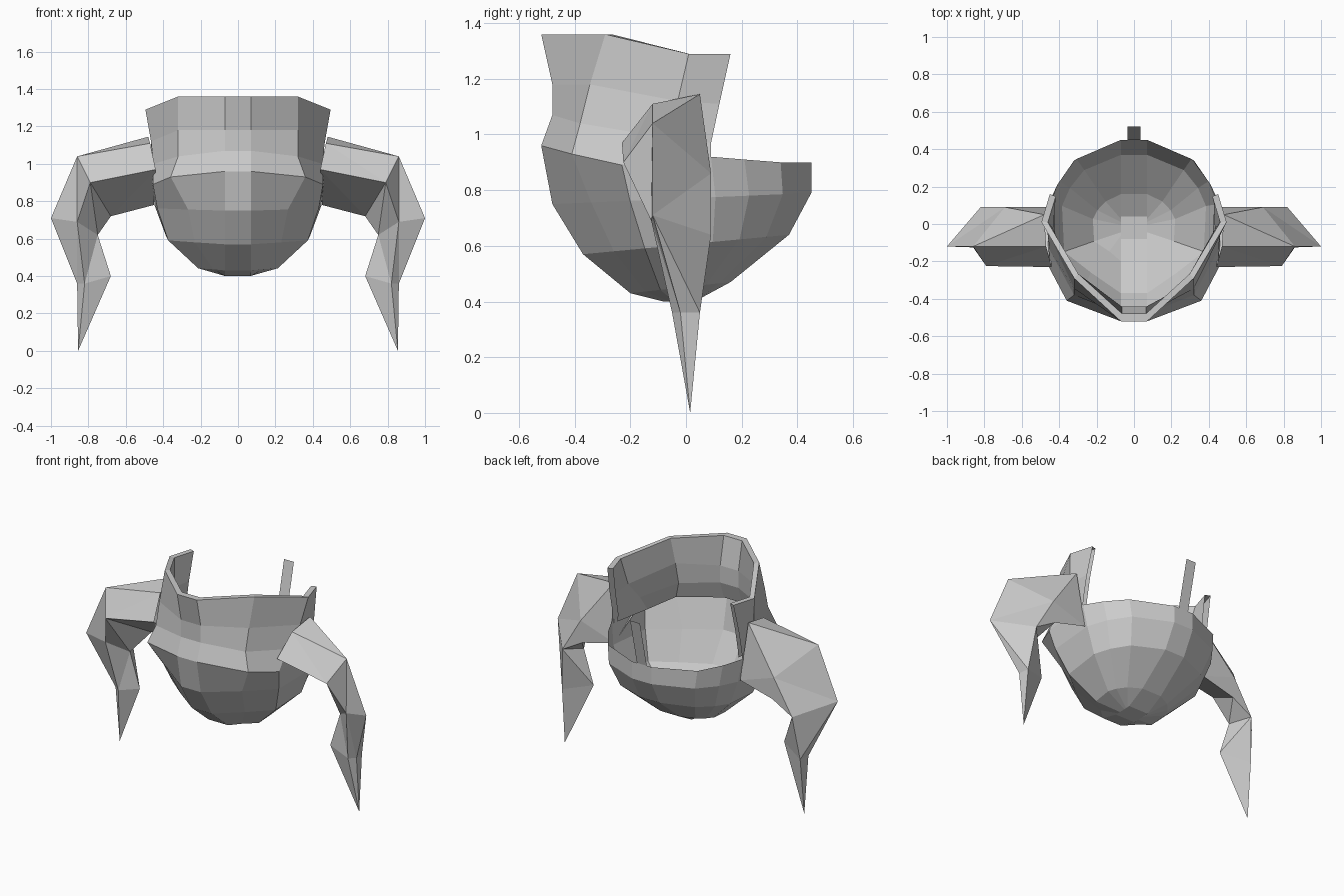
import bpy, bmesh

if "Cube" in bpy.data.objects:
    bpy.data.objects.remove(bpy.data.objects["Cube"])


def make_object(name, points, faces):
    mesh = bpy.data.meshes.new(name)
    mesh.from_pydata(points, [], faces)
    bm = bmesh.new()
    bm.from_mesh(mesh)
    bmesh.ops.recalc_face_normals(bm, faces=bm.faces)
    bm.to_mesh(mesh)
    bm.free()
    obj = bpy.data.objects.new(name, mesh)
    bpy.context.collection.objects.link(obj)
    return obj


def bridge(rows, closed, triangles=False, flipped=()):
    """Join equal-length rows of points with quads or triangle pairs."""
    n = len(rows[0])
    faces = []
    for r in range(len(rows) - 1):
        for i in range(n if closed else n - 1):
            j = (i + 1) % n
            a, b, c, d = r * n + i, r * n + j, (r + 1) * n + j, (r + 1) * n + i
            if not triangles:
                faces.append((a, b, c, d))
            elif r in flipped:
                faces += [(a, b, c), (a, c, d)]
            else:
                faces += [(a, b, d), (b, c, d)]
    return [p for row in rows for p in row], faces


def both_sides(half):
    """Mirror a right-hand row (front to back) into a left-to-right row."""
    return [(-x, y, z) for x, y, z in reversed(half)] + list(half)


# Collar rows, bottom to top, each running from front middle to side end
collar_rows = [
    [(.07, -.52, .96), (.36, -.41, .93), (.455, -.23, .89), (.465, .09, .92)],
    [(.07, -.48, 1.07), (.32, -.38, 1.04), (.45, -.14, 1.00), (.46, .09, .97)],
    [(.07, -.48, 1.18), (.32, -.345, 1.18), (.465, -.03, 1.12), (.46, .12, 1.11)],
    [(.07, -.52, 1.36), (.32, -.29, 1.36), (.495, .01, 1.29), (.45, .16, 1.29)],
]

# Bowl: rim, then lower rings with flattened front corners
rim = collar_rows[0] + [(.41, .21, .91), (.32, .34, .90), (.07, .45, .90)]
lower_shape = [(.15, 0), (.60, .15), (.97, .30), (1, .63), (.89, .76), (.69, .89), (.15, 1)]


def bowl_ring(width, front, back, z_front, z_back):
    return both_sides([(max(.07, u * width), front + t * (back - front),
                        z_front + t * (z_back - z_front)) for u, t in lower_shape])


rings = [both_sides(rim),
         bowl_ring(.445, -.48, .45, .75, .79),
         bowl_ring(.385, -.37, .37, .57, .64),
         bowl_ring(.22, -.20, .16, .43, .47),
         bowl_ring(.07, -.08, .04, .40, .405)]
points, faces = bridge(rings, True)
faces.append(tuple(range(len(points) - 14, len(points))))
make_object("bowl", points, faces)

# Raised front collar: outer wall, top edge and inner wall, open at the ends
outer = [both_sides(row) for row in collar_rows]
inner = [[(x * .93, y * .92, z) for x, y, z in row] for row in reversed(outer)]
points, faces = bridge(outer + inner, False)
make_object("collar", points, faces)

# Bent arms: sections (front, top, back, under) from shoulder down to a point
arm_sections = [
    [(.44, -.23, .97), (.47, -.12, 1.11), (.48, .05, 1.145), (.45, .09, .78)],
    [(.79, -.225, .90), (.86, -.12, 1.04), (.69, .09, .86), (.68, .09, .72)],
    [(.86, -.125, .69), (1.0, -.12, .71), (.82, .09, .64), (.75, -.03, .62)],
    [(.82, -.05, .36), (.86, -.02, .36), (.85, .05, .36), (.68, -.03, .40)],
]
for side, label in ((1, "right"), (-1, "left")):
    points, faces = bridge(arm_sections, True, triangles=True, flipped=(2,))
    tip = len(points)
    points = [(side * x, y, z) for x, y, z in points + [(.855, .015, 0)]]
    faces += [(tip - 4 + i, tip - 4 + (i + 1) % 4, tip) for i in range(4)]
    make_object(label + "_arm", points, faces)

# Thin upright tab at the back rim
make_object("back_tab",
            [(-.035, .45, .90), (.035, .45, .90), (.035, .52, 1.20), (-.035, .52, 1.20)],
            [(0, 1, 2, 3)])
